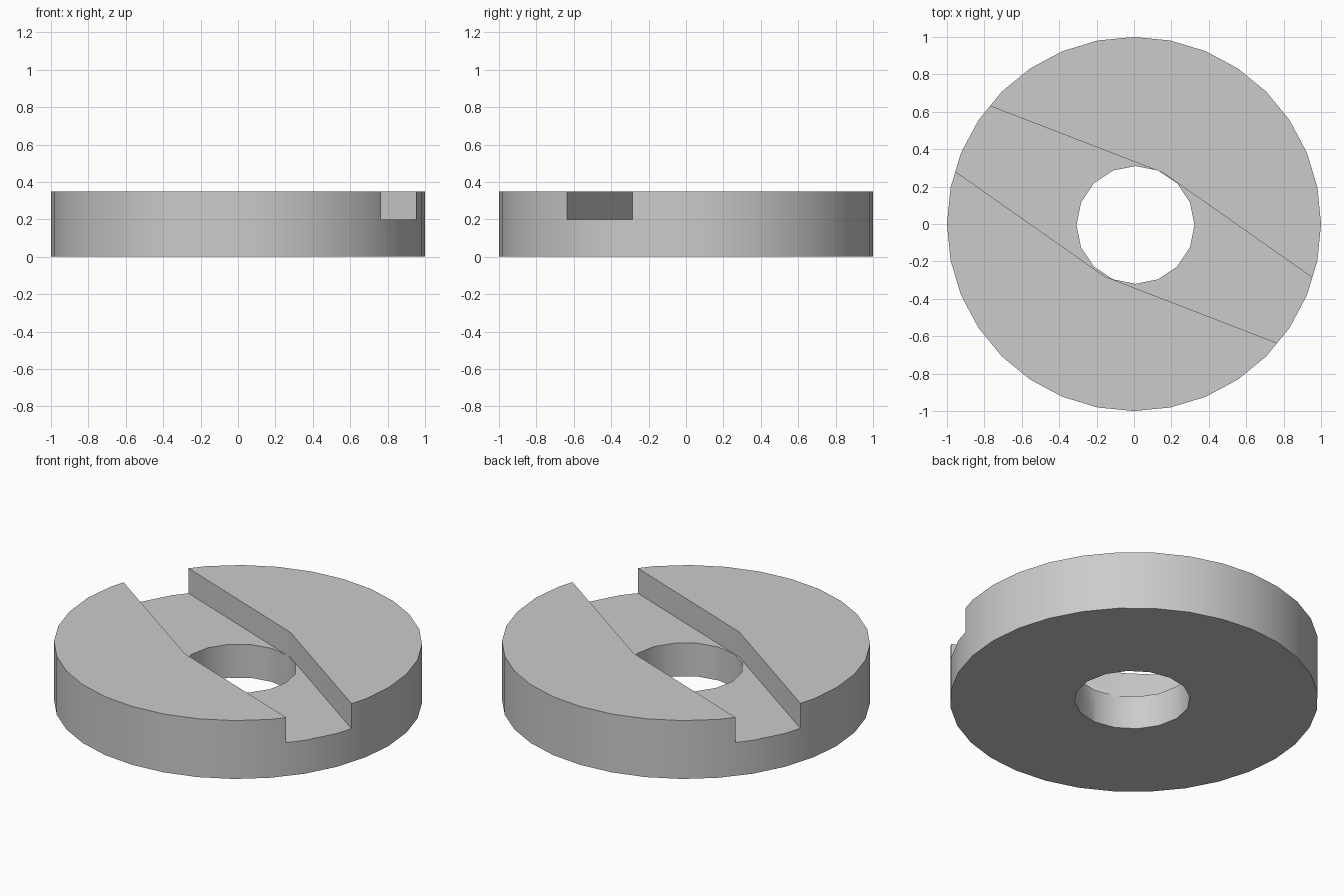
import bpy, bmesh, math

cube = bpy.data.objects.get("Cube")
if cube:
    bpy.data.objects.remove(cube, do_unlink=True)

grey = bpy.data.materials.new("plain grey")
grey.use_nodes = True
colour = (0.6, 0.6, 0.6, 1)
grey.diffuse_color = colour
grey.node_tree.nodes["Principled BSDF"].inputs["Base Color"].default_value = colour

HEIGHT, FLOOR = 0.35, 0.2


def prism(name, outline, low, high):
    """Extrude a flat outline between two heights."""
    bm = bmesh.new()
    base = bm.faces.new([bm.verts.new((x, y, low)) for x, y in outline])
    top = bmesh.ops.extrude_face_region(bm, geom=[base])["geom"]
    bmesh.ops.translate(bm, vec=(0, 0, high - low),
                        verts=[v for v in top if isinstance(v, bmesh.types.BMVert)])
    bmesh.ops.recalc_face_normals(bm, faces=bm.faces)
    mesh = bpy.data.meshes.new(name)
    bm.to_mesh(mesh)
    bm.free()
    mesh.materials.append(grey)
    obj = bpy.data.objects.new(name, mesh)
    bpy.context.collection.objects.link(obj)
    return obj


def ring(radius, sides, cx=0, cy=0):
    return [(cx + radius * math.cos(math.tau * i / sides),
             cy + radius * math.sin(math.tau * i / sides)) for i in range(sides)]


# Disc, bore and bent cross groove
disc = prism("slotted_disc", ring(1, 32), 0, HEIGHT)
bore = prism("bore_cutter", ring(0.315, 16, 0.008, -0.005), -0.1, HEIGHT + 0.1)
wall = [(-1.2, 0.797), (0.157, 0.273), (1.2, -0.46)]
groove = prism("groove_cutter", wall + [(-x, -y - 0.007) for x, y in wall],
               FLOOR, HEIGHT + 0.1)

bpy.context.view_layer.objects.active = disc
for cutter in (bore, groove):
    mod = disc.modifiers.new("cut", "BOOLEAN")
    mod.operation = "DIFFERENCE"
    mod.solver = "EXACT"
    mod.object = cutter
    bpy.ops.object.modifier_apply(modifier=mod.name)
    bpy.data.objects.remove(cutter, do_unlink=True)

# Smooth rim and bore, crisp edges elsewhere
bpy.ops.object.select_all(action="DESELECT")
disc.select_set(True)
bpy.ops.object.shade_smooth_by_angle(angle=math.radians(30))
